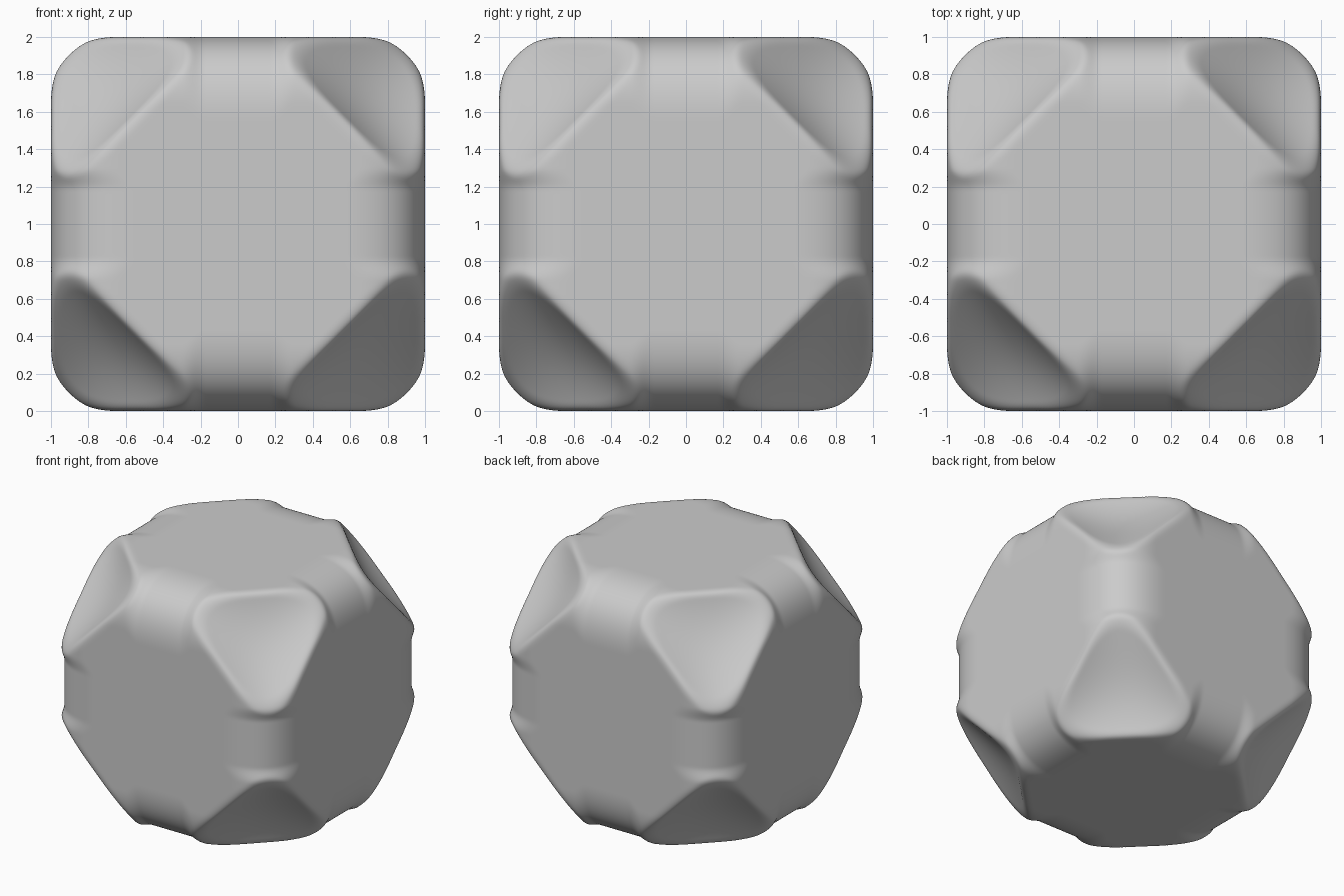
import bpy, bmesh
from mathutils import Vector

if "Cube" in bpy.data.objects:
    bpy.data.objects.remove(bpy.data.objects["Cube"])

N = 64          # grid steps per face quarter
CUT = 2.13      # x + y + z of the corner cut plane
DISH = 4.3      # strength of the hollow in each corner


def smax(a, b, k):
    """Maximum of two values with a fillet of width k."""
    h = max(k - abs(a - b), 0.0) / k
    return max(a, b) + h * h * k / 4


def body(p):
    """Soft cube with dished corners; the surface is where this equals 1."""
    c, b, a = sorted(p)
    # edges are a little rounder between the corner tips
    t = min(max((c - 0.18) / 0.12, 0.0), 1.0)
    cube = smax(a, b, 0.44 - 0.08 * t * t * (3 - 2 * t))
    # corner plane, hollowed towards its middle
    s = a + b + c
    f = CUT / s
    hollow = DISH * max(1 - a * f, 0) * max(1 - b * f, 0) * max(1 - c * f, 0)
    corner = 1 + (s + hollow - CUT) / 1.732
    return smax(cube, corner, 0.045)


def project(d):
    """Slide a cube point along its ray onto the surface."""
    lo, hi = 0.5, 1.1
    for _ in range(18):
        m = (lo + hi) / 2
        if body((d[0] * m, d[1] * m, d[2] * m)) < 1:
            lo = m
        else:
            hi = m
    return Vector(d) * lo


# One octant: a quarter of three cube faces
bm = bmesh.new()
for axis in range(3):
    rows = []
    for iu in range(N + 1):
        row = []
        for iv in range(N + 1):
            d = [0.0, 0.0, 0.0]
            d[axis] = 1.0
            d[(axis + 1) % 3] = iu / N
            d[(axis + 2) % 3] = iv / N
            row.append(bm.verts.new(project(d)))
        rows.append(row)
    for i in range(N):
        for j in range(N):
            f = bm.faces.new((rows[i][j], rows[i + 1][j],
                              rows[i + 1][j + 1], rows[i][j + 1]))
            f.smooth = True
bmesh.ops.remove_doubles(bm, verts=bm.verts[:], dist=1e-4)
mesh = bpy.data.meshes.new("dished_corner_cube")
bm.to_mesh(mesh)
bm.free()

# Mirror the octant to the whole body
cube = bpy.data.objects.new("dished_corner_cube", mesh)
bpy.context.collection.objects.link(cube)
cube.location.z = 1
mirror = cube.modifiers.new("mirror", 'MIRROR')
mirror.use_axis = (True, True, True)
mirror.merge_threshold = 0.0005
